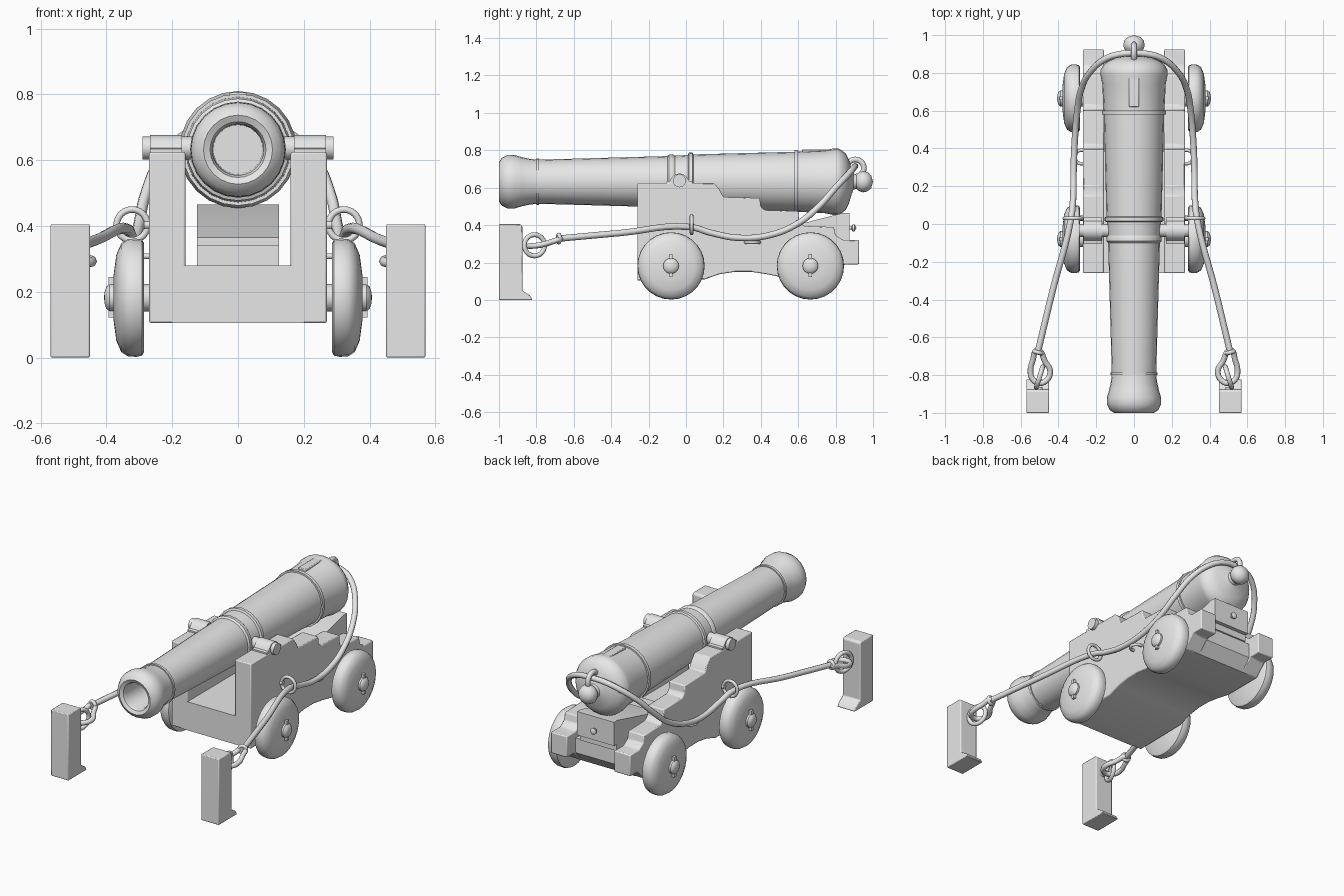
import bpy, bmesh, math
from mathutils import Vector, Matrix

if "Cube" in bpy.data.objects:
    bpy.data.objects.remove(bpy.data.objects["Cube"])

GREY = bpy.data.materials.new("plain grey")
GREY.diffuse_color = (0.8, 0.8, 0.8, 1)
GREY.use_nodes = True
GREY.node_tree.nodes["Principled BSDF"].inputs["Base Color"].default_value = GREY.diffuse_color


def finish(ob, angle=35, bevel=0.0):
    ob.data.materials.clear()
    ob.data.materials.append(GREY)
    bpy.ops.object.select_all(action='DESELECT')
    ob.select_set(True)
    bpy.context.view_layer.objects.active = ob
    if bevel:
        m = ob.modifiers.new("soft edges", 'BEVEL')
        m.width, m.segments, m.limit_method = bevel, 2, 'ANGLE'
    bpy.ops.object.shade_smooth_by_angle(angle=math.radians(angle))
    return ob


def from_bmesh(name, bm, **kw):
    bmesh.ops.recalc_face_normals(bm, faces=bm.faces)
    me = bpy.data.meshes.new(name)
    bm.to_mesh(me)
    bm.free()
    ob = bpy.data.objects.new(name, me)
    bpy.context.collection.objects.link(ob)
    return finish(ob, **kw)


def extrude_x(name, profile, x0, x1, **kw):
    """Solid from a (y, z) outline stretched along x."""
    bm = bmesh.new()
    a = [bm.verts.new((x0, y, z)) for y, z in profile]
    b = [bm.verts.new((x1, y, z)) for y, z in profile]
    n = len(a)
    bm.faces.new(a)
    bm.faces.new(b[::-1])
    for i in range(n):
        j = (i + 1) % n
        bm.faces.new((a[i], a[j], b[j], b[i]))
    return from_bmesh(name, bm, **kw)


def lathe(name, profile, origin, axis, steps=24, **kw):
    """Spin (distance, radius) points around an axis through origin."""
    bm = bmesh.new()
    d = Vector(axis)
    u = Vector((0, 0, 1))
    w = d.cross(u)
    rings = []
    for t, r in profile:
        c = Vector(origin) + d * t
        if r < 1e-5:
            rings.append([bm.verts.new(c)] * steps)
        else:
            rings.append([bm.verts.new(c + r * (math.cos(k * math.tau / steps) * u
                          + math.sin(k * math.tau / steps) * w)) for k in range(steps)])
    for p, q in zip(rings, rings[1:]):
        for k in range(steps):
            j = (k + 1) % steps
            quad = list(dict.fromkeys((p[k], p[j], q[j], q[k])))
            bm.faces.new(quad)
    return from_bmesh(name, bm, **kw)


def tube(name, pts, radius, cyclic=False, smooth=True):
    """Round rope or bar along points."""
    cu = bpy.data.curves.new(name, 'CURVE')
    cu.dimensions, cu.bevel_depth, cu.bevel_resolution = '3D', radius, 2
    cu.resolution_u, cu.use_fill_caps = 6, True
    if smooth:
        sp = cu.splines.new('BEZIER')
        sp.bezier_points.add(len(pts) - 1)
        for bp, p in zip(sp.bezier_points, pts):
            bp.co = p
            bp.handle_left_type = bp.handle_right_type = 'AUTO'
    else:
        sp = cu.splines.new('POLY')
        sp.points.add(len(pts) - 1)
        for bp, p in zip(sp.points, pts):
            bp.co = (*p, 1)
    sp.use_cyclic_u = cyclic
    tmp = bpy.data.objects.new(name, cu)
    bpy.context.collection.objects.link(tmp)
    bpy.context.view_layer.update()
    me = bpy.data.meshes.new_from_object(tmp.evaluated_get(bpy.context.evaluated_depsgraph_get()))
    bpy.data.objects.remove(tmp)
    ob = bpy.data.objects.new(name, me)
    bpy.context.collection.objects.link(ob)
    return finish(ob, angle=60)


def ring(name, loc, rot, major, minor):
    bpy.ops.mesh.primitive_torus_add(location=loc, rotation=rot, major_radius=major,
                                     minor_radius=minor, major_segments=24, minor_segments=8)
    ob = bpy.context.object
    ob.name = name
    return finish(ob, angle=60)


def box(name, x0, x1, y0, y1, z0, z1, **kw):
    return extrude_x(name, [(y0, z0), (y1, z0), (y1, z1), (y0, z1)], x0, x1, **kw)


Q = math.pi / 2

# Barrel with bore, swelling muzzle, reinforcing rings and cascabel knob
lathe("barrel", [
    (-0.60, 0), (-0.60, 0.075), (-0.97, 0.078), (-0.99, 0.085), (-1.0, 0.105), (-0.985, 0.128),
    (-0.955, 0.143), (-0.92, 0.144), (-0.88, 0.132), (-0.84, 0.123), (-0.80, 0.118),
    (-0.80, 0.125), (-0.785, 0.125), (-0.785, 0.118), (-0.10, 0.137), (-0.09, 0.146),
    (-0.07, 0.146), (-0.06, 0.139), (0.01, 0.143), (0.015, 0.155), (0.035, 0.155), (0.04, 0.146),
    (0.58, 0.160), (0.58, 0.170), (0.60, 0.170), (0.60, 0.161), (0.74, 0.168), (0.79, 0.178),
    (0.815, 0.178), (0.835, 0.166), (0.855, 0.150), (0.872, 0.115), (0.885, 0.07), (0.895, 0.042),
    (0.912, 0.038), (0.925, 0.050), (0.945, 0.057), (0.97, 0.052), (0.99, 0.034), (1.0, 0)],
    (0, 0, 0.632), (0, 1, 0), steps=24)
box("vent_plate", -0.026, 0.026, 0.62, 0.78, 0.77, 0.805, bevel=0.004)
ring("cascabel_ring", (0, 0.905, 0.705), (0, Q, 0), 0.046, 0.015)

# Carriage bed between the cheeks
bed_bottom = [(-0.26, 0.105), (0.10, 0.11), (0.18, 0.138), (0.26, 0.15), (0.35, 0.15),
              (0.43, 0.138), (0.52, 0.12), (0.78, 0.12)]
extrude_x("carriage_bed", bed_bottom + [(0.84, 0.19), (0.84, 0.28), (-0.26, 0.28)], -0.2, 0.2)

# Elevating wedge, its board and pull knob
box("wedge_board", -0.125, 0.125, 0.30, 0.85, 0.28, 0.34)
extrude_x("wedge", [(0.45, 0.335), (0.875, 0.32), (0.875, 0.465), (0.84, 0.465), (0.45, 0.365)],
          -0.125, 0.125)
lathe("wedge_knob", [(0.87, 0.008), (0.885, 0.008), (0.89, 0.018), (0.90, 0.020), (0.912, 0)],
      (0, 0, 0.385), (0, 1, 0), steps=12)

# Trunnion bar through both cheeks
lathe("trunnions", [(-0.29, 0), (-0.29, 0.035), (0.29, 0.035), (0.29, 0)],
      (0, -0.035, 0.637), (1, 0, 0), steps=16)

# Axles
for name, y in (("front_axle", -0.08), ("rear_axle", 0.665)):
    lathe(name, [(-0.385, 0), (-0.385, 0.042), (0.385, 0.042), (0.385, 0)],
          (0, y, 0.182), (1, 0, 0), steps=16)

for side, s in (("right", 1), ("left", -1)):
    # Stepped cheek
    extrude_x(side + "_cheek", bed_bottom + [
        (0.85, 0.19), (0.925, 0.19), (0.925, 0.32), (0.84, 0.32), (0.80, 0.345), (0.79, 0.39),
        (0.63, 0.395), (0.605, 0.42), (0.60, 0.475), (0.42, 0.48), (0.40, 0.50), (0.395, 0.545),
        (0.20, 0.55), (0.18, 0.59), (0.15, 0.625), (-0.26, 0.625)],
        s * 0.16, s * 0.27, bevel=0.006)

    # Trunnion cap with its flange
    cap = [(-0.035 + 0.05 * math.cos(k * math.pi / 8), 0.628 + 0.048 * math.sin(k * math.pi / 8))
           for k in range(9)]
    extrude_x(side + "_trunnion_cap", [(0.035, 0.61), (0.035, 0.634), (0.017, 0.637)] + cap[1:8]
              + [(-0.087, 0.637), (-0.105, 0.634), (-0.105, 0.61)], s * 0.17, s * 0.268)

    # Wheels with domed outer face, hub cap and linchpin
    for pos, y in (("front", -0.08), ("rear", 0.665)):
        n = f"{side}_{pos}_"
        lathe(n + "wheel", [(0.285, 0), (0.285, 0.165), (0.292, 0.176), (0.31, 0.18), (0.335, 0.178),
              (0.355, 0.165), (0.37, 0.13), (0.378, 0.07), (0.38, 0)],
              (0, y, 0.182), (s, 0, 0), steps=28)
        lathe(n + "hub", [(0.37, 0.042), (0.39, 0.042), (0.40, 0.034), (0.406, 0.016), (0.407, 0)],
              (0, y, 0.182), (s, 0, 0), steps=16)
        box(n + "linchpin", s * 0.376, s * 0.394, y - 0.009, y + 0.009, 0.122, 0.245)

    # Ring bolt and staple on the cheek
    ring(side + "_guide_ring", (s * 0.322, 0.03, 0.403), (Q, 0, 0), 0.047, 0.010)
    tube(side + "_guide_bolt", [(s * 0.25, 0.03, 0.403), (s * 0.285, 0.03, 0.403)], 0.014, smooth=False)
    ring(side + "_side_staple", (s * 0.278, 0.355, 0.308), (0, 0, 0), 0.036, 0.009)

    # Breeching rope from post to cascabel
    tube(side + "_rope", [(s * x, y, z) for x, y, z in (
        (0.512, -0.69, 0.327), (0.43, -0.35, 0.358), (0.335, 0.02, 0.39), (0.322, 0.14, 0.357),
        (0.32, 0.28, 0.332), (0.313, 0.45, 0.347), (0.30, 0.60, 0.41), (0.28, 0.71, 0.50),
        (0.235, 0.80, 0.60), (0.15, 0.875, 0.68), (0.07, 0.90, 0.71), (0, 0.905, 0.715))], 0.017)
    # Spliced eye of the rope
    tube(side + "_rope_eye", [(s * x, y, z) for x, y, z in (
        (0.512, -0.67, 0.328), (0.470, -0.73, 0.306), (0.444, -0.78, 0.293), (0.465, -0.83, 0.288),
        (0.505, -0.842, 0.288), (0.538, -0.82, 0.289), (0.548, -0.775, 0.295), (0.535, -0.72, 0.31))],
        0.015, cyclic=True)
    ring(side + "_rope_binding", (s * 0.509, -0.68, 0.328), (Q, 0, s * 0.24), 0.021, 0.011)

    # Anchor post with flared foot and ring
    extrude_x(side + "_post", [(-1.0, 0), (-0.82, 0), (-0.835, 0.025), (-0.875, 0.05), (-0.875, 0.395),
              (-0.885, 0.405), (-1.0, 0.405)], s * 0.45, s * 0.57, bevel=0.005)
    ring(side + "_post_ring", (s * 0.50, -0.81, 0.292), (0, Q, s * 0.3), 0.057, 0.013)
    tube(side + "_post_bolt", [(s * 0.50, -0.90, 0.295), (s * 0.50, -0.862, 0.295)], 0.016, smooth=False)
